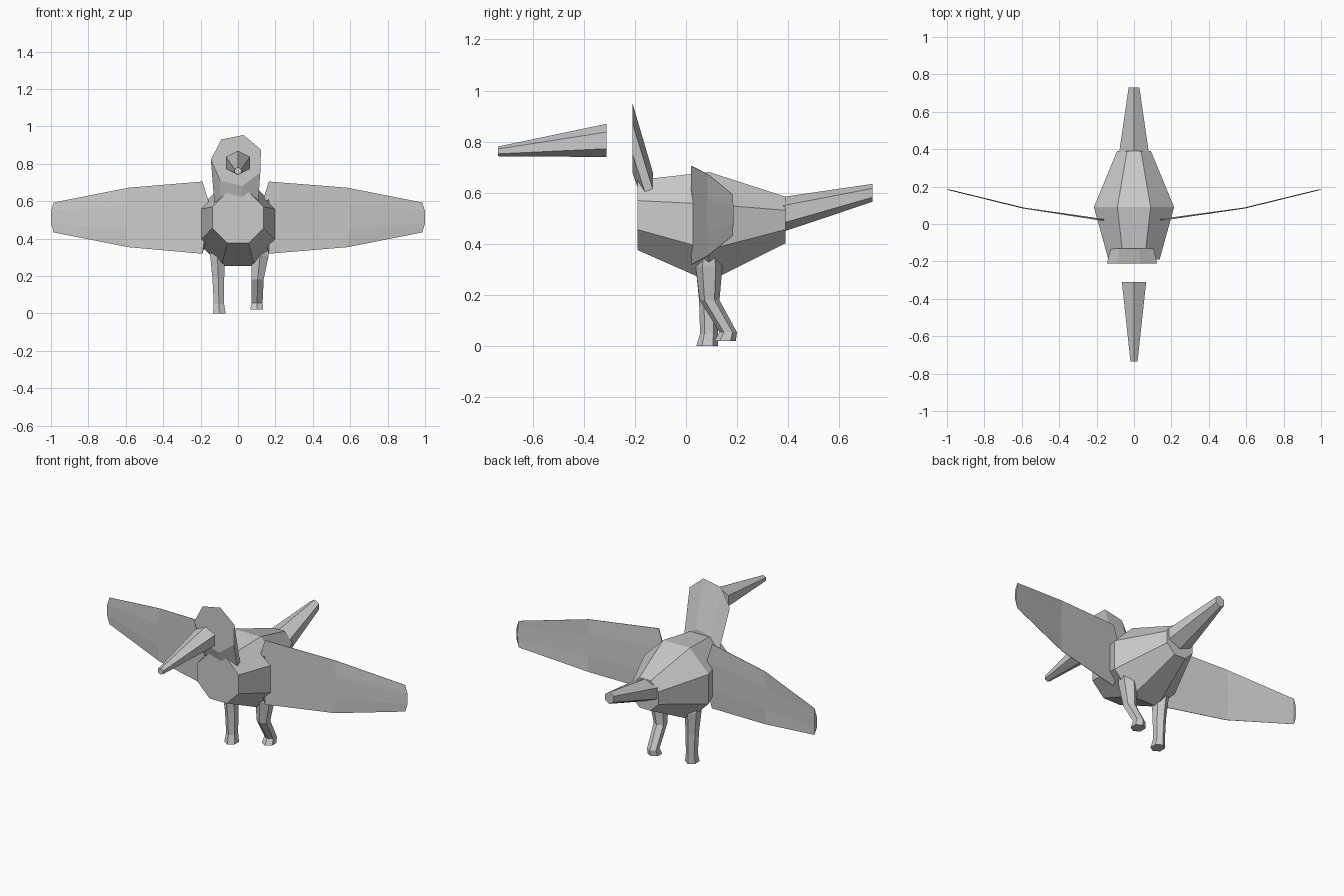
import bpy, bmesh
from math import cos, sin, pi, radians

cube = bpy.data.objects.get("Cube")
if cube:
    bpy.data.objects.remove(cube, do_unlink=True)

grey = bpy.data.materials.new("plain grey")
grey.use_nodes = True
grey.diffuse_color = (0.6, 0.6, 0.6, 1)
grey.node_tree.nodes["Principled BSDF"].inputs["Base Color"].default_value = (0.6, 0.6, 0.6, 1)


def loft(name, rings):
    """Join matching rings of points into a closed, flat shaded solid."""
    bm = bmesh.new()
    loops = [[bm.verts.new(p) for p in ring] for ring in rings]
    n = len(loops[0])
    for a, b in zip(loops, loops[1:]):
        for i in range(n):
            j = (i + 1) % n
            bm.faces.new((a[i], a[j], b[j], b[i]))
    bm.faces.new(loops[0])
    bm.faces.new(loops[-1])
    bmesh.ops.recalc_face_normals(bm, faces=bm.faces)
    mesh = bpy.data.meshes.new(name)
    bm.to_mesh(mesh)
    bm.free()
    mesh.materials.append(grey)
    obj = bpy.data.objects.new(name, mesh)
    bpy.context.collection.objects.link(obj)
    return obj


def ring_xz(n, start, x, y, z, rx, rz):
    """Upright ring facing along y."""
    angles = [radians(start) + 2 * pi * i / n for i in range(n)]
    return [(x + rx * cos(a), y, z + rz * sin(a)) for a in angles]


def ring_xy(n, x, y, z, rx, ry):
    """Level ring for the legs."""
    angles = [2 * pi * (i + 0.5) / n for i in range(n)]
    return [(x + rx * cos(a), y + ry * sin(a), z) for a in angles]


# Faceted body, widest in the middle
loft("body", [ring_xz(8, 22.5, 0, y, z, r, r) for y, z, r in
              ((-0.19, 0.513, 0.148), (0.09, 0.467, 0.232), (0.39, 0.494, 0.098))])

# Head leaning forward out of the body, with a flat seven-sided front
loft("head", [ring_xz(7, 24, -0.005, y, z, r, r) for y, z, r in
              ((-0.21, 0.818, 0.14), (-0.13, 0.565, 0.12))])

# Beak, standing free in front of the head
loft("beak", [ring_xz(6, 30, 0, y, z, rx, rz) for y, z, rx, rz in
              ((-0.735, 0.762, 0.022, 0.019), (-0.31, 0.805, 0.075, 0.065))])

# Tail
loft("tail", [ring_xz(6, 30, 0, y, z, rx, rz) for y, z, rx, rz in
              ((0.38, 0.516, 0.092, 0.068), (0.73, 0.6, 0.033, 0.035))])


# Thin swept wings: each section is a flattened eight-sided ring
def wing_ring(side, x, y, z, half, bulge, thick):
    pts = []
    for i in range(8):
        a = radians(22.5 + 45 * i)
        across = cos(a)
        up = sin(a) / sin(radians(67.5))
        shift = bulge * (abs(up) < 0.5)
        pts.append((side * (x + shift), y + thick * across, z + half * up))
    return pts


for side, name, root in ((1, "left_wing", 0.165), (-1, "right_wing", 0.19)):
    loft(name, [wing_ring(side, *s) for s in
                ((root, 0.022, 0.512, 0.193, -0.035, 0.004),
                 (0.585, 0.086, 0.513, 0.159, 0.01, 0.003),
                 (0.985, 0.184, 0.513, 0.08, 0.015, 0.001))])

# Legs: the right one stands straight, the left one bends back
loft("right_leg", [ring_xy(6, -x, y, z, rx, ry) for x, y, z, rx, ry in
                   ((0.115, 0.09, 0.37, 0.045, 0.04),
                    (0.11, 0.09, 0.31, 0.045, 0.052),
                    (0.105, 0.09, 0.18, 0.036, 0.039),
                    (0.102, 0.09, 0.05, 0.032, 0.035),
                    (0.1, 0.083, 0, 0.039, 0.043))])
loft("left_leg", [ring_xy(6, x, y, z, rx, ry) for x, y, z, rx, ry in
                  ((0.125, 0.09, 0.37, 0.05, 0.04),
                   (0.118, 0.09, 0.31, 0.053, 0.052),
                   (0.105, 0.092, 0.18, 0.037, 0.039),
                   (0.102, 0.165, 0.055, 0.034, 0.034),
                   (0.1, 0.153, 0.02, 0.04, 0.042))])
